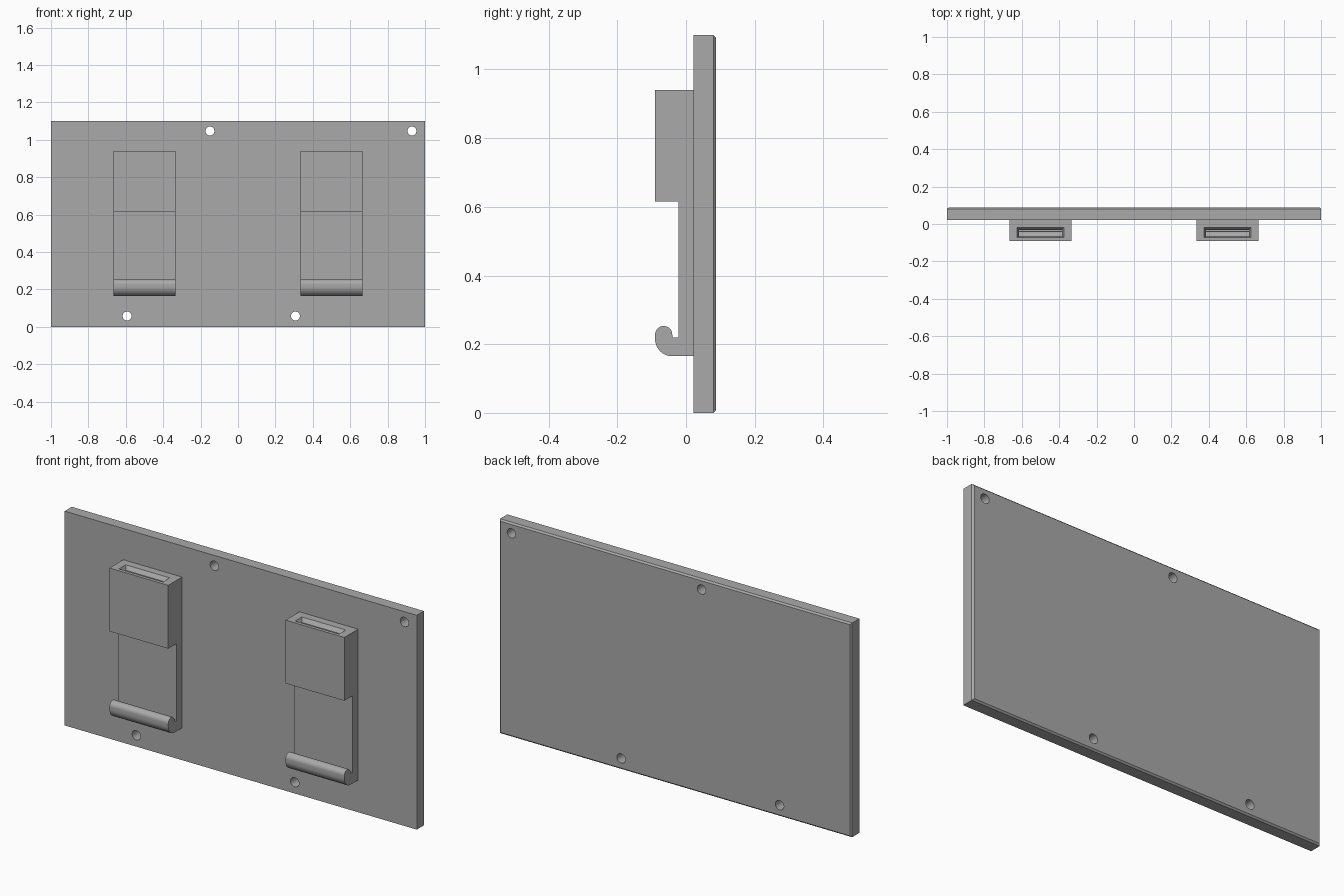
import bpy, bmesh
from math import sin, cos, pi, radians

cube = bpy.data.objects.get("Cube")
if cube:
    bpy.data.objects.remove(cube, do_unlink=True)

grey = bpy.data.materials.new("plain grey")
grey.use_nodes = True
GREY = (0.4, 0.4, 0.4, 1)
grey.diffuse_color = GREY
grey.node_tree.nodes["Principled BSDF"].inputs["Base Color"].default_value = GREY


def loft(name, rings):
    """Closed solid through matching rings of points."""
    bm = bmesh.new()
    rows = [[bm.verts.new(p) for p in ring] for ring in rings]
    n = len(rows[0])
    for a, b in zip(rows, rows[1:]):
        for i in range(n):
            j = (i + 1) % n
            bm.faces.new((a[i], a[j], b[j], b[i]))
    bm.faces.new(rows[0])
    bm.faces.new(rows[-1])
    bmesh.ops.recalc_face_normals(bm, faces=bm.faces)
    mesh = bpy.data.meshes.new(name)
    bm.to_mesh(mesh)
    bm.free()
    mesh.materials.append(grey)
    obj = bpy.data.objects.new(name, mesh)
    bpy.context.collection.objects.link(obj)
    return obj


def cut(target, cutter):
    mod = target.modifiers.new("cut", 'BOOLEAN')
    mod.operation = 'DIFFERENCE'
    mod.solver = 'EXACT'
    mod.object = cutter
    cutter.hide_render = True
    cutter.hide_set(True)


def arc(cy, cz, r, start, end, steps):
    angles = [radians(start + (end - start) * i / steps) for i in range(steps + 1)]
    return [(cy + r * cos(a), cz + r * sin(a)) for a in angles]


def smooth(obj):
    bpy.ops.object.select_all(action='DESELECT')
    obj.select_set(True)
    bpy.context.view_layer.objects.active = obj
    bpy.ops.object.shade_smooth_by_angle(angle=radians(30))


# Back plate with a chamfered rear edge
H, C = 1.1, 0.008


def plate_ring(y, inset):
    x, lo, hi = 1 - inset, inset, H - inset
    return [(-x, y, lo), (x, y, lo), (x, y, hi), (-x, y, hi)]


plate = loft("back_plate", [plate_ring(0.022, 0), plate_ring(0.08, 0), plate_ring(0.088, C)])

# Screw holes
for i, (hx, hz) in enumerate([(-0.15, 1.047), (0.93, 1.047), (-0.593, 0.058), (0.307, 0.058)]):
    rings = [[(hx + 0.024 * cos(2 * pi * k / 32), y, hz + 0.024 * sin(2 * pi * k / 32))
              for k in range(32)] for y in (-0.05, 0.15)]
    cut(plate, loft(f"hole_cutter_{i + 1}", rings))
smooth(plate)

# Clip side profile: upper block, thin web and rounded hook
profile = [(0.022, 0.94), (-0.09, 0.94), (-0.09, 0.615), (-0.022, 0.615),
           (-0.022, 0.22), (-0.04, 0.22)]
profile += arc(-0.065, 0.228, 0.025, 0, 180, 20)
profile += arc(-0.04, 0.215, 0.05, 180, 270, 12)
profile += [(0.022, 0.165)]


def slot_ring(x, z, half, front, back):
    return [(x - half, front, z), (x + half, front, z), (x + half, back, z), (x - half, back, z)]


for side, x in (("right", -0.5), ("left", 0.5)):
    clip = loft(f"{side}_clip", [[(x + d, y, z) for y, z in profile] for d in (-0.1667, 0.1667)])
    # Slot through the block with a tapered mouth
    slot = loft(f"{side}_slot_cutter", [
        slot_ring(x, 0.58, 0.115, -0.067, -0.032),
        slot_ring(x, 0.92, 0.115, -0.067, -0.032),
        slot_ring(x, 0.94, 0.125, -0.073, -0.018),
        slot_ring(x, 0.96, 0.125, -0.073, -0.018)])
    cut(clip, slot)
    smooth(clip)
